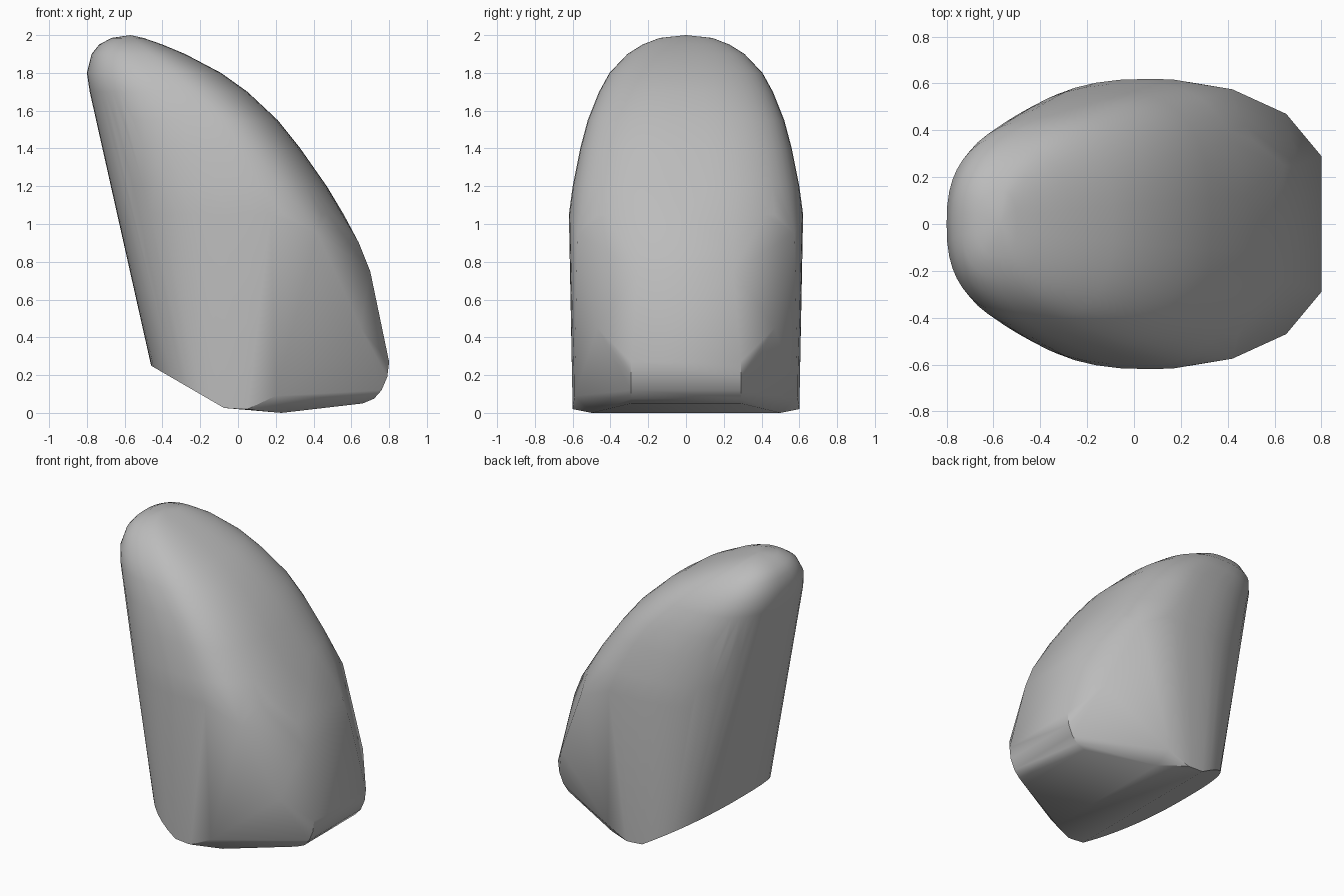
import bpy, bmesh, math

cube = bpy.data.objects.get("Cube")
if cube:
    bpy.data.objects.remove(cube, do_unlink=True)

grey = bpy.data.materials.new("plain_grey")
grey.use_nodes = True
colour = (0.5, 0.5, 0.5, 1)
grey.diffuse_color = colour
grey.node_tree.nodes["Principled BSDF"].inputs["Base Color"].default_value = colour

STEPS = 48


def oval(back, mid, front, width, power=2.5):
    """Points of a rounded oval, widest at x = mid."""
    points = []
    for i in range(STEPS):
        a = 2 * math.pi * i / STEPS
        c, s = math.cos(a), math.sin(a)
        reach = front - mid if c > 0 else mid - back
        x = mid + math.copysign(abs(c) ** (2 / power), c) * reach
        y = math.copysign(abs(s) ** (2 / power), s) * width
        points.append((x, y))
    return points


# Upper body: height, back, widest x, front, half width
sections = [
    (1.985, -0.67, -0.57, -0.50, 0.14),
    (1.95, -0.735, -0.55, -0.40, 0.23),
    (1.90, -0.775, -0.50, -0.28, 0.31),
    (1.80, -0.80, -0.40, -0.09, 0.405),
    (1.70, -0.785, -0.30, 0.05, 0.46),
    (1.55, -0.75, -0.15, 0.21, 0.52),
    (1.40, -0.715, -0.06, 0.33, 0.56),
    (1.20, -0.67, 0.03, 0.47, 0.60),
    (1.05, -0.635, 0.08, 0.56, 0.62),
]
points = [(-0.57, 0, 2.0)]
for z, back, mid, front, width in sections:
    points += [(x, y, z) for x, y in oval(back, mid, front, width)]

# Lower back rim, cut by a sloping plane
for x, y in oval(-0.46, 0.02, 0.02, 0.60):
    points.append((x, y, max(0.02, 0.25 - (x + 0.46) * 0.58)))

# Blunt lower end, its bevelled corners and the underside
corners = [
    (0.05, 0.60, 0.02), (0.20, 0.59, 0.09), (0.23, 0.50, 0.0),
    (0.66, 0.29, 0.05), (0.72, 0.29, 0.075), (0.76, 0.29, 0.12),
    (0.79, 0.29, 0.19), (0.80, 0.29, 0.27), (0.65, 0.47, 0.45),
    (0.42, 0.575, 0.95), (0.70, 0.25, 0.75), (0.64, 0.25, 0.90),
]
for x, y, z in corners:
    points += [(x, y, z), (x, -y, z)]

# Wrap the sections in one closed skin
bm = bmesh.new()
for p in points:
    bm.verts.new(p)
bmesh.ops.remove_doubles(bm, verts=bm.verts, dist=0.002)
bmesh.ops.convex_hull(bm, input=bm.verts)
bmesh.ops.delete(bm, geom=[v for v in bm.verts if not v.link_faces], context="VERTS")
bmesh.ops.dissolve_limit(bm, angle_limit=math.radians(1), verts=bm.verts, edges=bm.edges)
bmesh.ops.recalc_face_normals(bm, faces=bm.faces)

mesh = bpy.data.meshes.new("wedge_body")
bm.to_mesh(mesh)
bm.free()
body = bpy.data.objects.new("wedge_body", mesh)
bpy.context.collection.objects.link(body)
mesh.materials.append(grey)

bpy.ops.object.select_all(action="DESELECT")
body.select_set(True)
bpy.context.view_layer.objects.active = body
bpy.ops.object.shade_smooth_by_angle(angle=math.radians(35))
